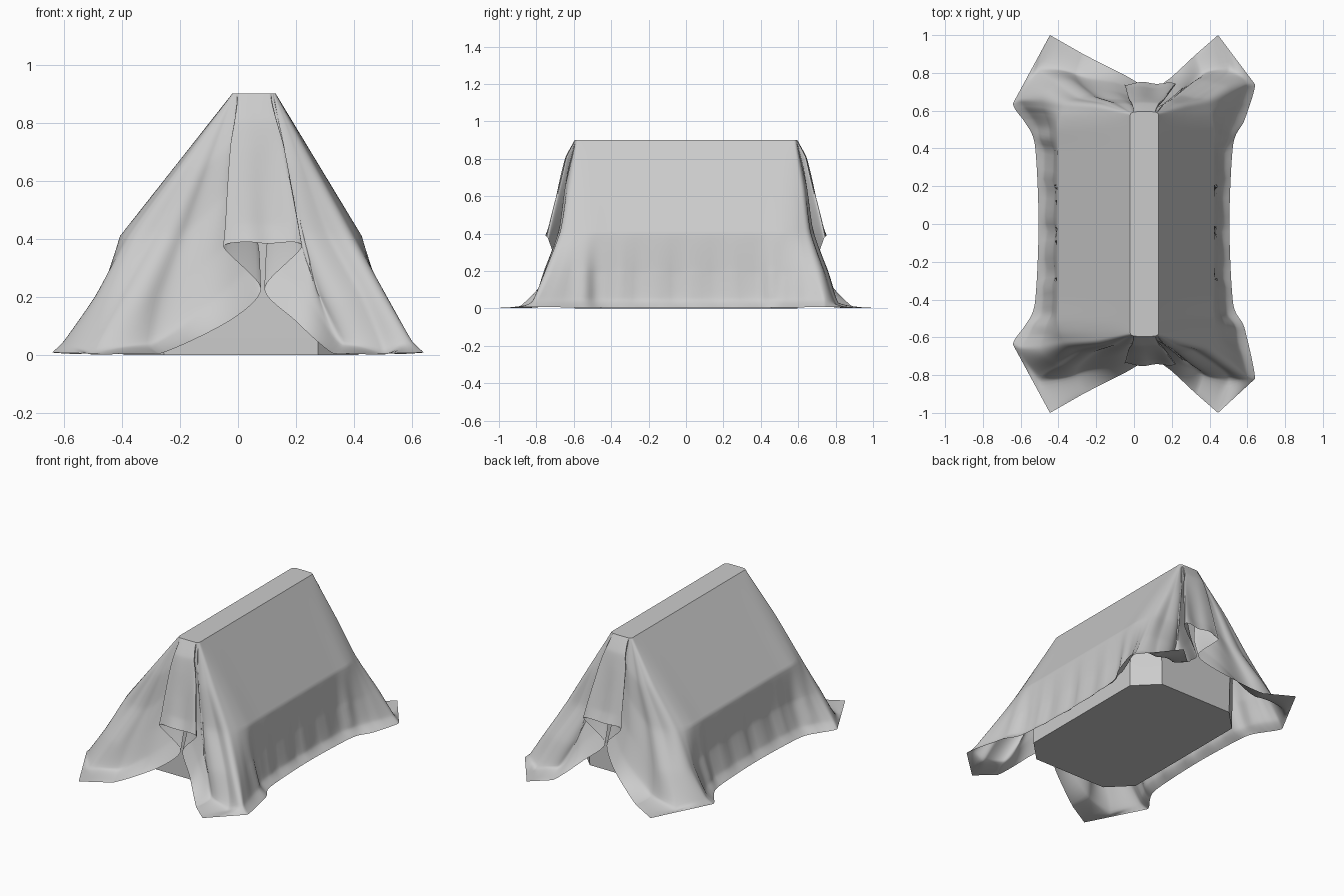
import bpy, bmesh, math
from mathutils import Vector

if "Cube" in bpy.data.objects:
    bpy.data.objects.remove(bpy.data.objects["Cube"])


def make_object(name, bm, angle=40):
    bmesh.ops.recalc_face_normals(bm, faces=bm.faces)
    mesh = bpy.data.meshes.new(name)
    bm.to_mesh(mesh)
    bm.free()
    ob = bpy.data.objects.new(name, mesh)
    bpy.context.collection.objects.link(ob)
    bpy.ops.object.select_all(action='DESELECT')
    ob.select_set(True)
    bpy.context.view_layer.objects.active = ob
    bpy.ops.object.shade_smooth_by_angle(angle=math.radians(angle))
    return ob


def bridge(bm, a, b):
    n = len(a)
    for i in range(n):
        bm.faces.new((a[i], a[(i + 1) % n], b[(i + 1) % n], b[i]))


def cardinal(p0, p1, p2, p3, t, k):
    m1, m2 = (p2 - p0) * k, (p3 - p1) * k
    t2, t3 = t * t, t * t * t
    return (p1 * (2*t3 - 3*t2 + 1) + m1 * (t3 - 2*t2 + t)
            + p2 * (3*t2 - 2*t3) + m2 * (t3 - t2))


# Covered block: chamfered base with a pitched upper half
def octagon(cx, w, d, c, z):
    pts = [(w, c - d), (w, d - c), (w - c, d), (c - w, d),
           (-w, d - c), (-w, c - d), (c - w, -d), (w - c, -d)]
    return [(cx + x, y, z) for x, y in pts]


bm = bmesh.new()
rings = [[bm.verts.new(p) for p in octagon(*r)] for r in (
    (.01, .405, .595, .14, 0), (.01, .405, .595, .13, .4),
    (.055, .07, .58, .012, .894))]
for a, b in zip(rings, rings[1:]):
    bridge(bm, a, b)
bm.faces.new(rings[0])
bm.faces.new(rings[-1])
make_object("inner_block", bm, 20)

# Cloth: one quarter of each ring, from side middle to end flap middle
# (half width, distance from centre, height)
TOP = [(.075, 0, .9), (.075, .38, .9), (.075, .53, .9), (.075, .575, .9),
       (.072, .585, .9), (.068, .588, .9), (.064, .59, .9),
       (.06, .592, .9), (.05, .594, .9), (0, .595, .9)]
SHOULDER = [(.413, 0, .41), (.413, .38, .41), (.415, .53, .41),
            (.385, .63, .41), (.30, .675, .41), (.20, .67, .42),
            (.12, .655, .55), (.055, .62, .66), (.092, .66, .72),
            (0, .665, .72)]
LOW = [(.432, 0, .2), (.44, .39, .2), (.47, .54, .2), (.50, .66, .2),
       (.415, .755, .2), (.28, .735, .2), (.145, .69, .36),
       (.03, .635, .48), (.112, .695, .57), (0, .695, .57)]
GROUND = [(.465, 0, .05), (.48, .40, .05), (.53, .55, .05),
          (.595, .67, .05), (.50, .825, .015), (.33, .79, .04),
          (.145, .735, .21), (.012, .655, .36), (.126, .722, .45),
          (0, .722, .45)]
HEM = [(.505, 0, .004), (.525, .42, .004), (.585, .55, .004),
       (.64, .66, .008), (.445, 1.0, .003), (.30, .90, .004),
       (.11, .775, .12), (.006, .70, .23), (.136, .738, .375),
       (0, .748, .385)]
UPPER = [tuple(.5 * (a + b) for a, b in zip(p, q))
         for p, q in zip(TOP, SHOULDER)]
QUARTER = [TOP, UPPER, SHOULDER, LOW, GROUND, HEM]
FOLD = {(1, -1): .16, (-1, -1): -.02, (-1, 1): -.02, (1, 1): .08}


def place(row, c, sx, sy):
    h, d, z = QUARTER[row][c]
    if c >= 6:
        shift = .055 + .03 * min(1, (.9 - z) / .5)
    else:
        shift = .01 + .045 * max(0, (z - .41) / .49)
        if row >= 4:
            shift = .03 if c == 5 else 0
    # each corner fold swings by its own amount
    if c == 3:
        d += FOLD[sx, sy] * (0, 0, .15, .4, .8, 1)[row]
    # end flaps round over the top edge
    if row == 1 and c >= 3:
        d += .012
    return Vector((sx * h + shift, sy * d, z))


# Walk round the four quarters to get closed rings of control points
order = ([(c, 1, -1) for c in range(10)]
         + [(c, -1, -1) for c in range(8, -1, -1)]
         + [(c, -1, 1) for c in range(1, 10)]
         + [(c, 1, 1) for c in range(8, 0, -1)])
N, US, VS = len(order), 9, 8


def column(j):
    i, f = divmod(j % (N * US), US)
    a, b = order[i][0], order[(i + 1) % N][0]
    return a + (b - a) * f / US


def round_tension(row, i):
    # the cloth corners stay straight-edged where they lie on the floor
    lo = min(order[i][0], order[(i + 1) % N][0])
    if row >= 4 and 2 <= lo <= 4:
        return (.15 if lo == 2 else 0) if row == 5 else .2
    return .4


control = [[place(r, *o) for o in order] for r in range(6)]

# Smooth interpolation round and down the cloth
fine = [[cardinal(*(ring[(i + k) % N] for k in (-1, 0, 1, 2)), s / US,
                  round_tension(r, i))
         for i in range(N) for s in range(US)]
        for r, ring in enumerate(control)]
rows = []
for r in range(5):
    for s in range(VS + (r == 4)):
        row = []
        for j in range(N * US):
            # sides keep a crisp shoulder crease, ends are soft
            soft = max(0, min(1, column(j) - 2))
            k = .3 * soft if r < 2 else .12 + .18 * soft if r == 2 else .3
            row.append(cardinal(fine[max(r - 1, 0)][j], fine[r][j],
                                fine[r + 1][j], fine[min(r + 2, 5)][j],
                                s / VS, k))
        rows.append(row)

bm = bmesh.new()
verts = [[bm.verts.new(p) for p in row] for row in rows]
for a, b in zip(verts, verts[1:]):
    bridge(bm, a, b)
bm.faces.new(verts[0])
bm.normal_update()

# Hanging wrinkles on the sides, radiating folds on the ends
moves = []
for i, row in enumerate(verts):
    v = i / (len(verts) - 1)
    fade = math.sin(math.pi * min(1, v))
    for j, vert in enumerate(row):
        c = column(j)
        amount = 0
        if c < 2.5:
            ramp = max(0, min(1, (v - .42) / .2, (1 - v) / .25))
            y = vert.co.y
            amount = .007 * ramp * (math.sin(31 * y) + .5 * math.sin(57 * y + 1))
        elif c < 6:
            window = math.sin(math.pi * (c - 2.5) / 3.5)
            amount = .022 * window * v * fade * math.sin(4.4 * c)
        elif c > 8:
            amount = .006 * v * math.sin(vert.co.x * 40)
        moves.append((vert, vert.normal * amount))
for vert, m in moves:
    vert.co += m
    vert.co.z = min(.9, max(.002, vert.co.z))
make_object("draped_cloth", bm, 50)
